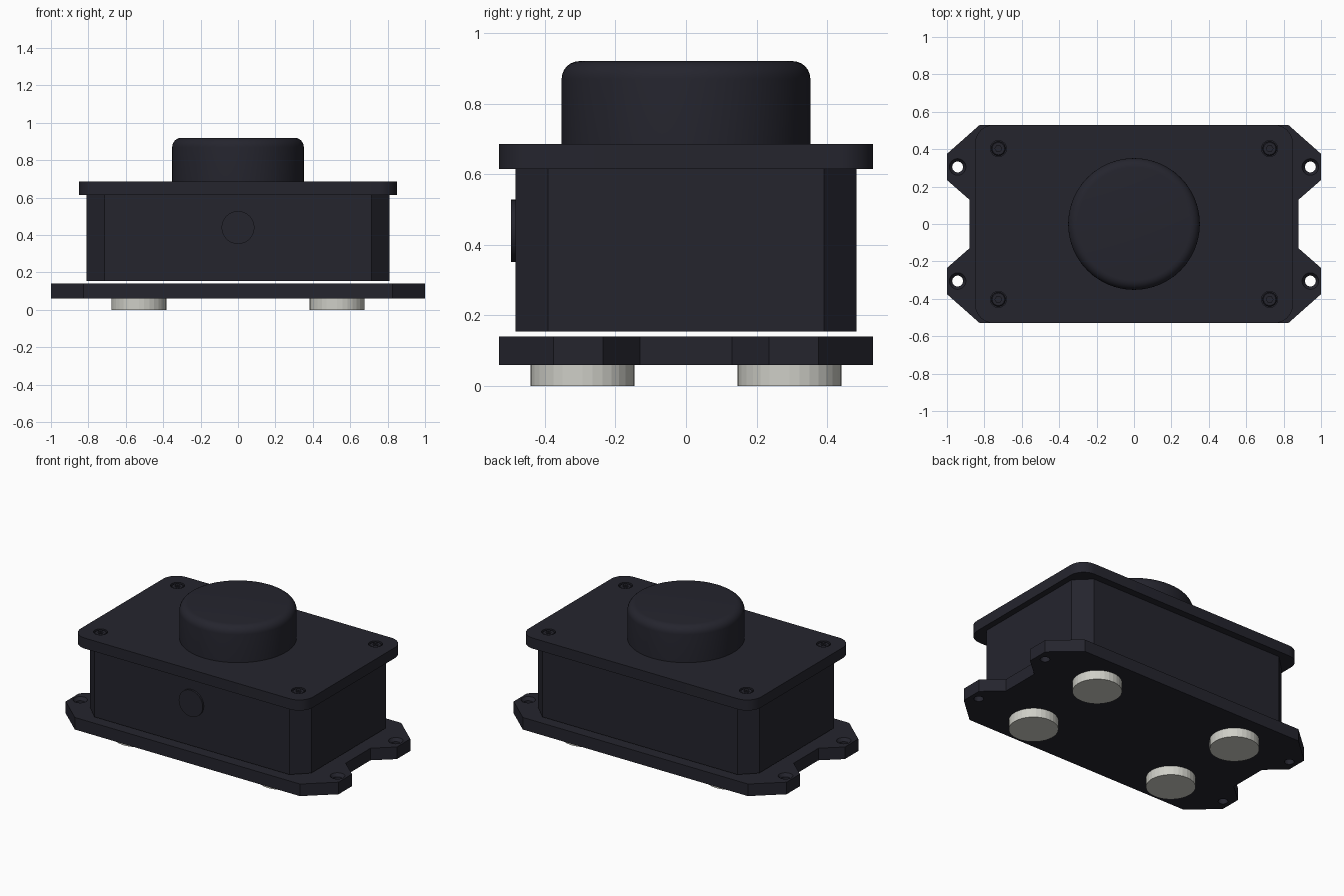
import bpy, bmesh, math

if "Cube" in bpy.data.objects:
    bpy.data.objects.remove(bpy.data.objects["Cube"])


def material(name, rgb):
    m = bpy.data.materials.new(name)
    m.diffuse_color = (*rgb, 1)
    m.use_nodes = True
    m.node_tree.nodes["Principled BSDF"].inputs["Base Color"].default_value = m.diffuse_color
    return m


DARK = material("dark_plastic", (0.018, 0.018, 0.027))
PALE = material("pale_rubber", (0.62, 0.62, 0.57))


def finish(name, bm, mat, smooth=True):
    bmesh.ops.recalc_face_normals(bm, faces=bm.faces[:])
    me = bpy.data.meshes.new(name)
    bm.to_mesh(me)
    bm.free()
    me.materials.append(mat)
    ob = bpy.data.objects.new(name, me)
    bpy.context.collection.objects.link(ob)
    if smooth:
        bpy.ops.object.select_all(action='DESELECT')
        ob.select_set(True)
        bpy.context.view_layer.objects.active = ob
        bpy.ops.object.shade_smooth_by_angle(angle=math.radians(30))
    return ob


def prism(name, outline, z0, z1, mat, smooth=False):
    """Extrude an outline in the xy plane from z0 to z1."""
    bm = bmesh.new()
    face = bm.faces.new([bm.verts.new((x, y, z0)) for x, y in outline])
    ext = bmesh.ops.extrude_face_region(bm, geom=[face])
    for g in ext["geom"]:
        if isinstance(g, bmesh.types.BMVert):
            g.co.z = z1
    return finish(name, bm, mat, smooth)


def lathe(name, profile, loc, mat, segs=48, smooth=True):
    """Closed solid of revolution from (radius, z) rings, capped both ends."""
    bm = bmesh.new()
    rings = []
    for r, z in profile:
        rings.append([bm.verts.new((loc[0] + r * math.cos(a), loc[1] + r * math.sin(a), loc[2] + z))
                      for a in (2 * math.pi * i / segs for i in range(segs))])
    for lo, hi in zip(rings, rings[1:]):
        for i in range(segs):
            j = (i + 1) % segs
            bm.faces.new((lo[i], lo[j], hi[j], hi[i]))
    bm.faces.new(rings[0][::-1])
    bm.faces.new(rings[-1])
    return finish(name, bm, mat, smooth)


def mirrored(corner):
    """Outline from the points of the +x +y corner, ordered counterclockwise."""
    left = [(-x, y) for x, y in reversed(corner)]
    top = corner + left
    return top + [(-x, -y) for x, y in top]


def cut(target, cutter):
    mod = target.modifiers.new("cut", 'BOOLEAN')
    mod.operation = 'DIFFERENCE'
    mod.solver = 'EXACT'
    mod.object = cutter
    cutter.hide_render = True
    cutter.hide_viewport = True


CORNERS = [(sx, sy) for sx in (-1, 1) for sy in (-1, 1)]

# Mounting plate with four ears and countersunk holes
base = prism("base_plate", mirrored([(0.88, 0.13), (1.0, 0.235), (1.0, 0.375), (0.825, 0.53)]),
             0.06, 0.14, DARK)
for sx, sy in CORNERS:
    cut(base, lathe("ear_hole_cutter", [(0.029, -0.02), (0.029, 0.06), (0.052, 0.09)],
                    (sx * 0.943, sy * 0.305, 0.06), DARK, 32, False))

# Housing with chamfered corners
prism("housing", mirrored([(0.81, 0.39), (0.715, 0.483)]), 0.155, 0.615, DARK)

# Lid with rounded corners and screw recesses
R = 0.1
arc = [(0.85 - R + R * math.cos(a), 0.53 - R + R * math.sin(a))
       for a in (math.pi / 2 * i / 8 for i in range(9))]
lid = prism("lid", mirrored(arc), 0.615, 0.685, DARK, True)
for sx, sy in CORNERS:
    at = (sx * 0.725, sy * 0.403, 0.685)
    cut(lid, lathe("screw_recess_cutter", [(0.043, -0.02), (0.043, 0.02)], at, DARK, 32, False))
    # Screw head with a hexagonal socket
    head = lathe("lid_screw", [(0.038, -0.025), (0.038, -0.009), (0.033, -0.004)], at, DARK, 32)
    cut(head, lathe("socket_cutter", [(0.018, -0.015), (0.018, 0.02)], at, DARK, 6, False))

# Large round push button with a filleted top edge
F = 0.05
fillet = [(0.352 - F + F * math.cos(a), 0.92 - F + F * math.sin(a))
          for a in (math.pi / 2 * i / 6 for i in range(7))]
lathe("push_button", [(0.352, 0.68)] + fillet, (0, 0, 0), DARK, 64)

# Round plug on the front wall
plug = lathe("front_plug", [(0.088, -0.01), (0.088, 0.012)], (0, 0, 0), DARK, 32)
plug.rotation_euler = (math.pi / 2, 0, 0)
plug.location = (0, -0.483, 0.44)

# Round feet
for sx, sy in CORNERS:
    lathe("foot", [(0.147, 0), (0.147, 0.062)], (sx * 0.53, sy * 0.293, 0), PALE, 32, False)
